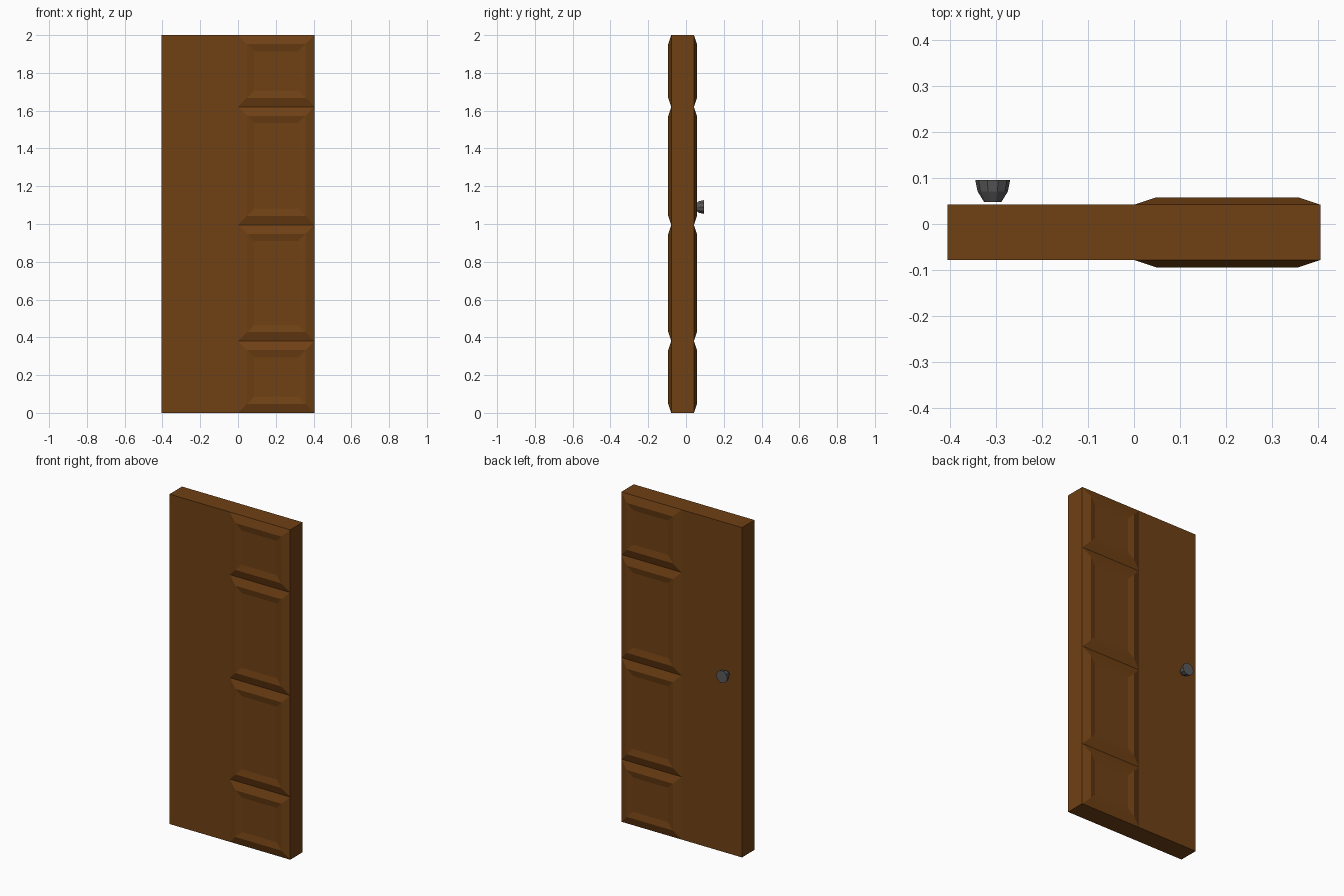
import bpy, bmesh, math

if "Cube" in bpy.data.objects:
    bpy.data.objects.remove(bpy.data.objects["Cube"])

def material(name, color):
    m = bpy.data.materials.new(name)
    m.diffuse_color = (*color, 1)
    m.use_nodes = True
    m.node_tree.nodes["Principled BSDF"].inputs["Base Color"].default_value = m.diffuse_color
    return m

wood = material("wood", (0.16, 0.052, 0.007))
metal = material("dark_metal", (0.1, 0.1, 0.1))

def finish(name, bm, mat):
    bmesh.ops.recalc_face_normals(bm, faces=bm.faces)
    me = bpy.data.meshes.new(name)
    bm.to_mesh(me)
    bm.free()
    me.materials.append(mat)
    ob = bpy.data.objects.new(name, me)
    bpy.context.collection.objects.link(ob)
    return ob

HALF_W, FRONT, BACK, HEIGHT = 0.405, -0.078, 0.042, 2.0

# Door: one slab whose face is split into a plain half and a panelled half
bm = bmesh.new()
bmesh.ops.create_cube(bm, size=1)
for v in bm.verts:
    v.co.x *= 2 * HALF_W
    v.co.y = FRONT if v.co.y < 0 else BACK
    v.co.z = (v.co.z + 0.5) * HEIGHT
cuts = [((0, 0, 0), (1, 0, 0))] + [((0, 0, z), (0, 0, 1)) for z in (0.38, 0.995, 1.62)]
for co, no in cuts:
    bmesh.ops.bisect_plane(bm, geom=bm.verts[:] + bm.edges[:] + bm.faces[:],
                           plane_co=co, plane_no=no)

# Panels: sloped raised border, then a shallow recess, on both sides of the door
panels = [f for f in bm.faces
          if abs(f.normal.y) > 0.9 and f.calc_center_median().x > 0.01]
for thickness, depth in ((0.048, 0.016), (0.038, -0.008)):
    bmesh.ops.inset_individual(bm, faces=panels, thickness=thickness, depth=depth,
                               use_even_offset=True)
finish("door_panel", bm, wood)

# Knob: faceted cup shape, widest at its flat outer end
bm = bmesh.new()
SIDES = 10
profile = [(0.019, 0.048), (0.033, 0.071), (0.038, 0.096)]
rings = []
for r, y in profile:
    rings.append([bm.verts.new((-0.307 + r * math.cos(2 * math.pi * i / SIDES), y,
                                1.09 + r * math.sin(2 * math.pi * i / SIDES)))
                  for i in range(SIDES)])
for a, b in zip(rings, rings[1:]):
    for i in range(SIDES):
        j = (i + 1) % SIDES
        bm.faces.new((a[i], a[j], b[j], b[i]))
bm.faces.new(rings[0])
bm.faces.new(rings[-1])
finish("door_knob", bm, metal)
